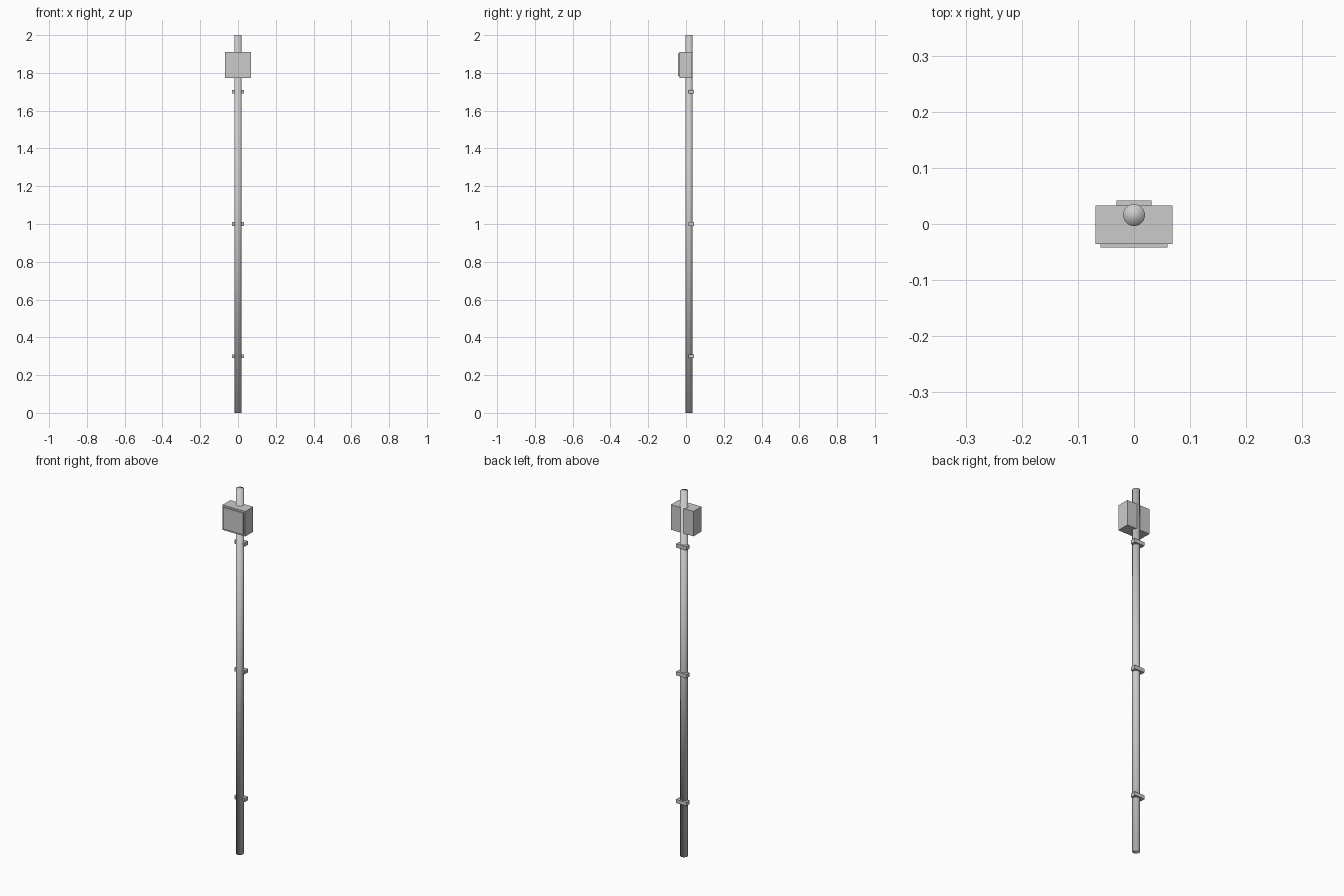
import bpy

if "Cube" in bpy.data.objects:
    bpy.data.objects.remove(bpy.data.objects["Cube"])


def box(name, x, y, z):
    """Box from (min, max) ranges on each axis."""
    bpy.ops.mesh.primitive_cube_add(
        size=1, location=[(a + b) / 2 for a, b in (x, y, z)])
    ob = bpy.context.object
    ob.name = name
    ob.scale = [b - a for a, b in (x, y, z)]
    bpy.ops.object.transform_apply(location=False, rotation=False, scale=True)
    return ob


POLE_Y, POLE_R = 0.016, 0.0195

# Tall round pole, smooth all over including the caps
bpy.ops.mesh.primitive_cylinder_add(
    vertices=32, radius=POLE_R, depth=2, location=(0, POLE_Y, 1))
pole = bpy.context.object
pole.name = "pole"
bpy.ops.object.shade_smooth()

# Junction box threaded on the pole, with a thin front lid
box("junction_box", (-0.0685, 0.0685), (-0.0355, 0.033), (1.774, 1.911))
box("box_lid", (-0.06, 0.06), (-0.042, -0.0355), (1.783, 1.902))

# Wall brackets behind the pole
for i, z in enumerate((0.3, 1.0, 1.7)):
    box(f"wall_bracket_{i + 1}", (-0.031, 0.031), (0.014, 0.042),
        (z - 0.01, z + 0.01))
